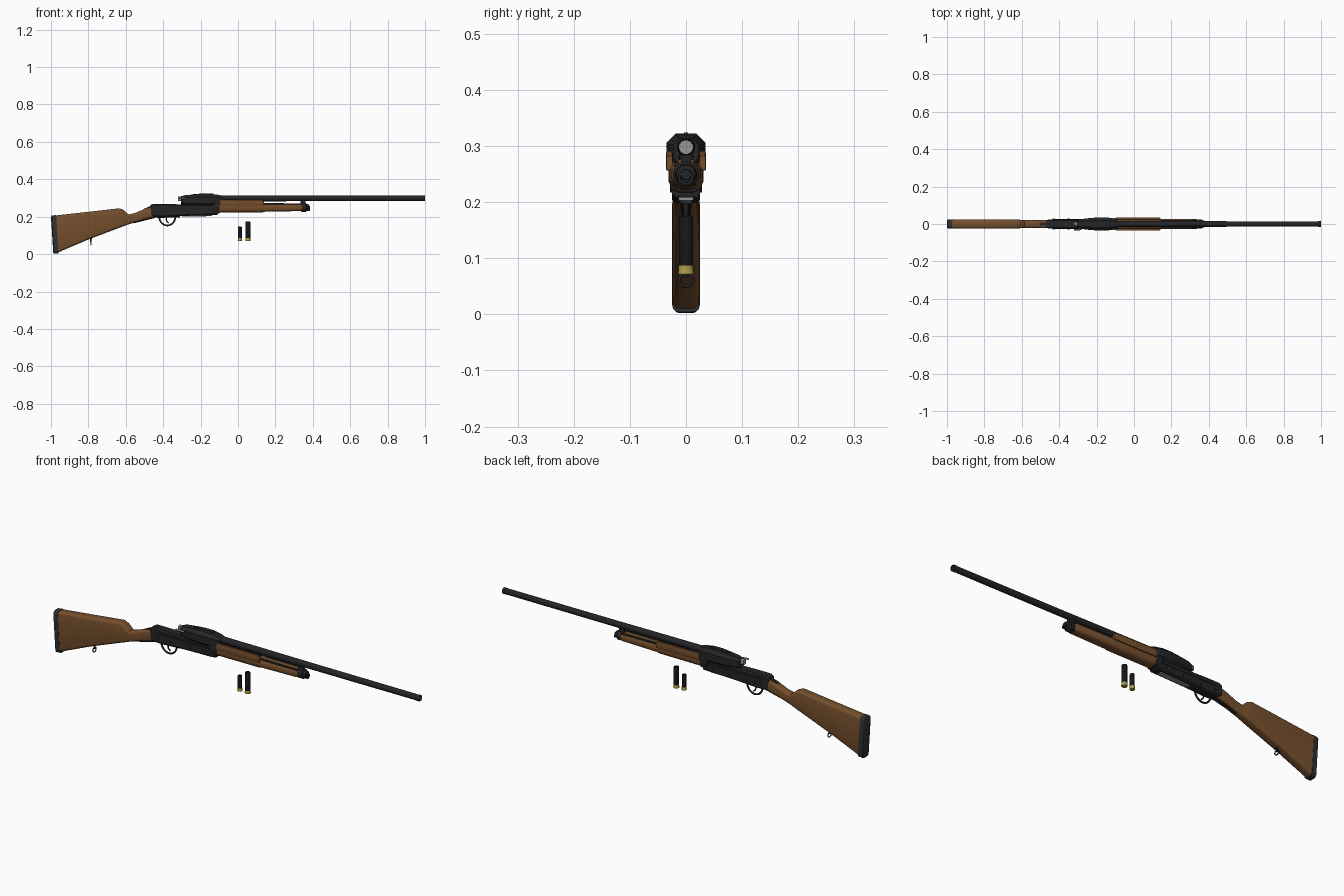
import bpy, bmesh, math
from mathutils import Vector


def material(name, rgb):
    m = bpy.data.materials.new(name)
    m.diffuse_color = (*rgb, 1)
    return m


WOOD = material("walnut", (0.18, 0.078, 0.026))
BLACK = material("blued_steel", (0.018, 0.018, 0.02))
PAD = material("rubber", (0.03, 0.03, 0.035))
STEEL = material("bright_steel", (0.3, 0.3, 0.3))
BRASS = material("brass", (0.42, 0.32, 0.06))
HULL = material("shell_plastic", (0.008, 0.008, 0.009))


def finish(name, bm, mat, angle=35):
    bmesh.ops.recalc_face_normals(bm, faces=bm.faces)
    me = bpy.data.meshes.new(name)
    bm.to_mesh(me)
    bm.free()
    ob = bpy.data.objects.new(name, me)
    bpy.context.collection.objects.link(ob)
    me.materials.append(mat)
    bpy.ops.object.select_all(action='DESELECT')
    ob.select_set(True)
    bpy.context.view_layer.objects.active = ob
    bpy.ops.object.shade_smooth_by_angle(angle=math.radians(angle))
    return ob


def skin(name, rings, mat, angle=35):
    bm = bmesh.new()
    vr = [[bm.verts.new(p) for p in ring] for ring in rings]
    for a, b in zip(vr, vr[1:]):
        for i in range(len(a)):
            j = (i + 1) % len(a)
            bm.faces.new((a[i], a[j], b[j], b[i]))
    bm.faces.new(vr[0])
    bm.faces.new(vr[-1])
    return finish(name, bm, mat, angle)


# Rounded-box sections along x: (x, z_bottom, z_top, half_width, bottom x shift)
def loft(name, stations, mat, r=0.35, seg=2, y=0, angle=35):
    rings = []
    for x, zb, zt, hw, *dx in stations:
        h, cz = (zt - zb) / 2, (zt + zb) / 2
        c = r * min(hw, h)
        ring = []
        for q, (sy, sz) in enumerate(((1, 1), (-1, 1), (-1, -1), (1, -1))):
            for k in range(seg + 1):
                a = math.pi / 2 * (q + k / seg)
                pz = sz * (h - c) + c * math.sin(a)
                shift = (dx[0] if dx else 0) * (0.5 - pz / (2 * h))
                ring.append((x + shift, y + sy * (hw - c) + c * math.cos(a), cz + pz))
        rings.append(ring)
    return skin(name, rings, mat, angle)


def turn(name, pts, origin, axis, mat, n=24):
    o, rings = Vector(origin), []
    for d, r in pts:
        ring = []
        for k in range(n):
            a = 2 * math.pi * k / n
            u, v = r * math.cos(a), r * math.sin(a)
            ring.append(o + Vector({'x': (d, u, v), 'y': (u, d, v), 'z': (u, v, d)}[axis]))
        rings.append(ring)
    return skin(name, rings, mat)


def rod(name, pts, radius, mat, closed=False):
    cu = bpy.data.curves.new(name, 'CURVE')
    cu.dimensions = '3D'
    cu.bevel_depth, cu.bevel_resolution = radius, 2
    sp = cu.splines.new('POLY')
    sp.points.add(len(pts) - 1)
    for p, co in zip(sp.points, pts):
        p.co = (*co, 1)
    sp.use_cyclic_u = closed
    cu.use_fill_caps = True
    ob = bpy.data.objects.new(name, cu)
    bpy.context.collection.objects.link(ob)
    cu.materials.append(mat)
    return ob


# Butt stock and recoil pad
loft("butt_stock", [(-0.972, 0.010, 0.207, 0.024, 0.012), (-0.80, 0.078, 0.226, 0.0245),
                    (-0.634, 0.141, 0.245, 0.024), (-0.612, 0.149, 0.236, 0.023),
                    (-0.585, 0.159, 0.212, 0.021), (-0.55, 0.170, 0.220, 0.020),
                    (-0.50, 0.186, 0.241, 0.021), (-0.44, 0.200, 0.260, 0.022)], WOOD, 0.55, 3)
loft("recoil_pad", [(-1.0, 0.010, 0.200, 0.019, 0.012), (-0.996, 0.002, 0.206, 0.024, 0.012),
                    (-0.972, 0.004, 0.209, 0.025, 0.012)], PAD, 0.55, 3)

# Receiver: lower frame, tang and raised upper housing
loft("lower_receiver", [(-0.468, 0.208, 0.262, 0.021), (-0.455, 0.200, 0.268, 0.024),
                        (-0.40, 0.198, 0.268, 0.025), (-0.30, 0.204, 0.266, 0.025),
                        (-0.11, 0.209, 0.266, 0.025)], BLACK, 0.25, 1)
loft("upper_tang", [(-0.505, 0.236, 0.241, 0.007), (-0.44, 0.256, 0.270, 0.010)], BLACK)
loft("lower_tang", [(-0.56, 0.164, 0.170, 0.007), (-0.44, 0.194, 0.206, 0.010)], BLACK)
loft("upper_receiver", [(-0.305, 0.266, 0.309, 0.020), (-0.285, 0.260, 0.315, 0.026),
                        (-0.235, 0.256, 0.319, 0.032), (-0.19, 0.254, 0.322, 0.035),
                        (-0.145, 0.254, 0.322, 0.035), (-0.10, 0.258, 0.316, 0.029),
                        (-0.085, 0.268, 0.313, 0.022)], BLACK, 0.48, 1, angle=20)
loft("front_collar", [(-0.135, 0.216, 0.29, 0.030), (-0.098, 0.218, 0.292, 0.031)], BLACK, 0.6, 2)
loft("sighting_rib", [(-0.24, 0.314, 0.322, 0.004), (-0.13, 0.315, 0.3245, 0.004)], BLACK)

# Bolt, charging handle and shell lifter
loft("bolt", [(-0.322, 0.284, 0.308, 0.010), (-0.22, 0.280, 0.312, 0.013)], STEEL, 0.5)
rod("charging_handle", [(-0.27, -0.015, 0.296), (-0.285, -0.029, 0.297), (-0.32, -0.031, 0.299)],
    0.0045, STEEL)
loft("shell_lifter", [(-0.30, 0.200, 0.208, 0.010), (-0.14, 0.203, 0.212, 0.013)], STEEL)
for side, s in (("right", -1), ("left", 1)):
    loft(f"receiver_rail_{side}", [(-0.43, 0.243, 0.250, 0.002), (-0.14, 0.243, 0.250, 0.002)],
         BLACK, y=s * 0.026)
    for i, (x, z) in enumerate(((-0.43, 0.226), (-0.35, 0.222), (-0.25, 0.226), (-0.16, 0.230))):
        turn(f"receiver_pin_{side}_{i}", [(-0.003, 0.005), (0.003, 0.005)],
             (x, s * 0.0255, z), 'y', BLACK, 10)

# Trigger and guard
arc = [(-0.378 + 0.043 * math.cos(a), 0, 0.200 - 0.047 * math.sin(a))
       for a in (math.pi * k / 14 for k in range(15))]
rod("trigger_guard", arc, 0.0045, BLACK)
loft("guard_plate", [(-0.435, 0.193, 0.203, 0.011), (-0.31, 0.197, 0.207, 0.011)], BLACK)
rod("trigger", [(-0.380, 0, 0.202), (-0.384, 0, 0.186), (-0.380, 0, 0.174), (-0.371, 0, 0.166)],
    0.0035, BLACK)

# Barrel with open muzzle and lug to the magazine
turn("barrel", [(-0.12, 0.0165), (0.10, 0.0160), (0.40, 0.0148), (0.984, 0.0142), (0.985, 0.0152),
                (0.998, 0.0152), (1.0, 0.0140), (1.0, 0.0125), (0.955, 0.0125)],
     (0, 0, 0.298), 'x', BLACK)
turn("bore_plug", [(0.955, 0.0124), (0.958, 0.0124)], (0, 0, 0.298), 'x', STEEL)
loft("barrel_lug", [(0.335, 0.255, 0.294, 0.009), (0.362, 0.255, 0.294, 0.009)], BLACK)
loft("barrel_hanger", [(-0.09, 0.262, 0.286, 0.013), (0.13, 0.262, 0.284, 0.012)], BLACK)

# Forend, side panels and magazine cap
loft("forend", [(-0.098, 0.222, 0.276, 0.030), (0.13, 0.223, 0.276, 0.030),
                (0.145, 0.227, 0.268, 0.028), (0.335, 0.230, 0.268, 0.026),
                (0.343, 0.233, 0.265, 0.023)], WOOD, 0.75, 4)
for side, s in (("right", -1), ("left", 1)):
    loft(f"forend_panel_{side}", [(-0.096, 0.256, 0.291, 0.006), (0.125, 0.256, 0.290, 0.006),
                                  (0.140, 0.257, 0.282, 0.005)], WOOD, 0.5, 2, y=s * 0.0295)
    loft(f"forend_strip_{side}", [(0.14, 0.262, 0.273, 0.004), (0.338, 0.262, 0.271, 0.004)],
         BLACK, y=s * 0.017)
turn("magazine_tube", [(-0.11, 0.018), (0.345, 0.018)], (0, 0, 0.249), 'x', BLACK)
turn("magazine_cap", [(0.338, 0.021), (0.342, 0.0235), (0.364, 0.0235), (0.368, 0.019),
                      (0.378, 0.017), (0.380, 0.010), (0.386, 0.009)], (0, 0, 0.249), 'x', BLACK, 16)


# Sling loops and their studs
def sling_loop(name, x, z, w, h):
    ring = [(x, w * math.cos(a), z + h * math.sin(a))
            for a in (2 * math.pi * k / 16 for k in range(16))]
    rod(name, ring, 0.0028, BLACK, True)


sling_loop("front_sling_loop", 0.383, 0.243, 0.012, 0.011)
sling_loop("rear_sling_loop", -0.787, 0.061, 0.013, 0.011)
turn("rear_sling_stud", [(0.066, 0.004), (0.09, 0.006)], (-0.787, 0, 0), 'z', BLACK, 10)

# Two loose shells: brass head and crimped plastic hull
for label, x, top, r in (("short", 0.010, 0.147, 0.0110), ("long", 0.053, 0.175, 0.0130)):
    turn(f"{label}_shell_head", [(0.071, r), (0.073, r * 1.08), (0.075, r * 1.08), (0.077, r),
                                 (0.087, r)], (x, 0, 0), 'z', BRASS)
    turn(f"{label}_shell_hull", [(0.086, r * 0.97), (top - 0.003, r * 0.97), (top, r * 0.85),
                                 (top, r * 0.65), (top - 0.003, r * 0.45)], (x, 0, 0), 'z', HULL)
